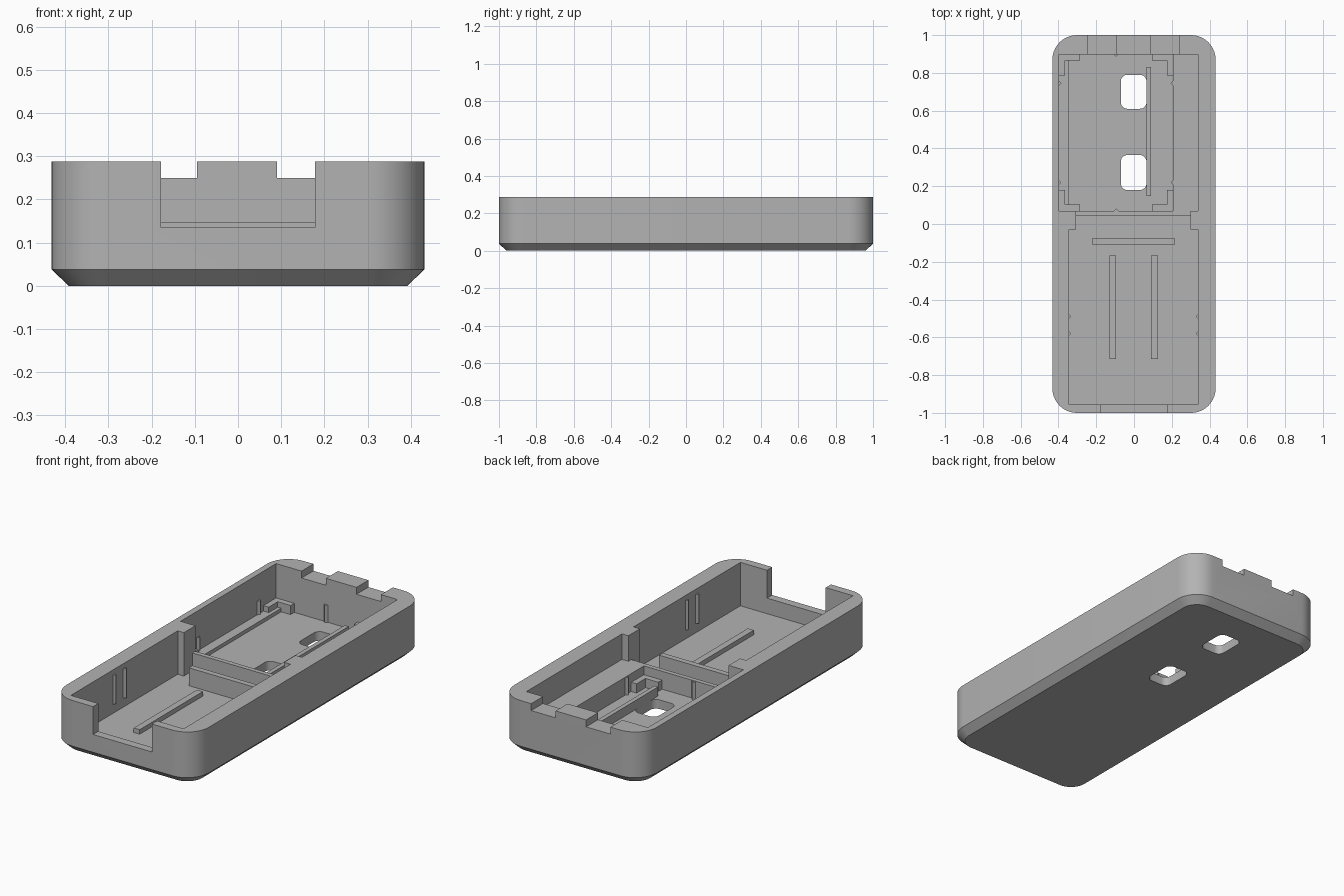
import bpy
import bmesh
import math

cube = bpy.data.objects.get("Cube")
if cube:
    bpy.data.objects.remove(cube, do_unlink=True)

grey = bpy.data.materials.new("plain grey")
grey.use_nodes = True
COLOUR = (0.45, 0.45, 0.45, 1)
grey.diffuse_color = COLOUR
grey.node_tree.nodes["Principled BSDF"].inputs["Base Color"].default_value = COLOUR

FLOOR, SHELF, TOP = 0.05, 0.148, 0.288


def rounded(x0, x1, y0, y1, r, steps=10):
    """Counter-clockwise outline of a rounded rectangle."""
    pts = []
    corners = [(x1 - r, y1 - r), (x0 + r, y1 - r), (x0 + r, y0 + r), (x1 - r, y0 + r)]
    for q, (cx, cy) in enumerate(corners):
        for i in range(steps + 1):
            a = math.pi / 2 * (q + i / steps)
            pts.append((cx + r * math.cos(a), cy + r * math.sin(a)))
    return pts


def loft(name, layers):
    """Solid through equal-length outlines, each given as (outline, z)."""
    bm = bmesh.new()
    rings = [[bm.verts.new((x, y, z)) for x, y in pts] for pts, z in layers]
    for low, high in zip(rings, rings[1:]):
        n = len(low)
        for i in range(n):
            j = (i + 1) % n
            bm.faces.new((low[i], low[j], high[j], high[i]))
    bm.faces.new(rings[0][::-1])
    bm.faces.new(rings[-1])
    bmesh.ops.recalc_face_normals(bm, faces=bm.faces)
    mesh = bpy.data.meshes.new(name)
    bm.to_mesh(mesh)
    bm.free()
    mesh.materials.append(grey)
    obj = bpy.data.objects.new(name, mesh)
    bpy.context.collection.objects.link(obj)
    return obj


def prism(name, pts, z0, z1):
    return loft(name, [(pts, z0), (pts, z1)])


def box(name, x0, x1, y0, y1, z0, z1):
    return prism(name, [(x0, y0), (x1, y0), (x1, y1), (x0, y1)], z0, z1)


# Outer shell with chamfered bottom edge
shell = loft("case_shell", [
    (rounded(-0.392, 0.392, -0.96, 0.96, 0.09), 0),
    (rounded(-0.432, 0.432, -1, 1, 0.13), 0.038),
    (rounded(-0.432, 0.432, -1, 1, 0.13), TOP)])

# Compartments, openings and holes cut from the shell
cutters = [
    box("front_compartment", -0.344, 0.339, -0.955, -0.03, FLOOR, 1),
    box("middle_gap", -0.307, 0.30, -0.05, 0.045, FLOOR, 1),
    box("rear_pocket", -0.397, 0.206, 0.07, 0.897, FLOOR, 1),
    box("side_shelf", 0.1, 0.339, 0.07, 0.897, SHELF, 1),
    box("divider_opening", -0.307, 0.30, 0.03, 0.1, SHELF, 1),
    box("front_opening", -0.178, 0.178, -1.1, -0.9, 0.135, 1),
    box("rear_notch_a", -0.243, -0.095, 0.85, 1.1, 0.25, 1),
    box("rear_notch_b", 0.09, 0.238, 0.85, 1.1, 0.25, 1)]
for y0, y1 in ((0.18, 0.365), (0.61, 0.79)):
    cutters.append(prism("floor_hole", rounded(-0.07, 0.066, y0, y1, 0.035, 6), -0.1, 0.12))
for c in cutters:
    c.hide_render = True
    mod = shell.modifiers.new(c.name, "BOOLEAN")
    mod.operation = "DIFFERENCE"
    mod.solver = "EXACT"
    mod.object = c
bpy.context.view_layer.update()
graph = bpy.context.evaluated_depsgraph_get()
carved = bpy.data.meshes.new_from_object(shell.evaluated_get(graph))
shell.modifiers.clear()
shell.data = carved
for c in cutters:
    bpy.data.objects.remove(c, do_unlink=True)

# Floor details
LOW = FLOOR - 0.01
box("left_ledge", -0.40, -0.344, 0.07, 0.90, LOW, 0.07)
box("pocket_rail", 0.066, 0.09, 0.147, 0.83, LOW, 0.10)
box("upright_plate", -0.222, 0.217, -0.108, -0.077, LOW, SHELF)
for x in (-0.131, 0.09):
    box("floor_strip", x, x + 0.036, -0.715, -0.168, LOW, 0.075)

# Corner brackets of the rear pocket
LEG, THICK, SINK = 0.11, 0.032, 0.003
for cx, sx in ((-0.397, 1), (0.206, -1)):
    for cy, sy in ((0.07, 1), (0.897, -1)):
        outline = [(-SINK, -SINK), (LEG, -SINK), (LEG, THICK),
                   (THICK, THICK), (THICK, LEG), (-SINK, LEG)]
        prism("corner_bracket", [(cx + sx * u, cy + sy * v) for u, v in outline], LOW, 0.10)


# Small pointed grip ribs on the walls
def rib(x, y, z0, z1, r=0.012):
    prism("grip_rib", [(x + r, y), (x, y + r), (x - r, y), (x, y - r)], z0, z1)


for y in (0.22, 0.745):
    rib(-0.397, y, LOW, 0.145)
    rib(0.206, y, LOW, 0.145)
for y in (0.07, 0.897):
    rib(-0.095, y, LOW, 0.145)
for y in (-0.58, -0.49):
    rib(-0.344, y, 0.10, 0.26)
    rib(0.339, y, 0.10, 0.26)

# Smooth rounded corners, keep hard edges
bpy.ops.object.select_all(action="DESELECT")
shell.select_set(True)
bpy.context.view_layer.objects.active = shell
bpy.ops.object.shade_smooth_by_angle(angle=math.radians(30))
